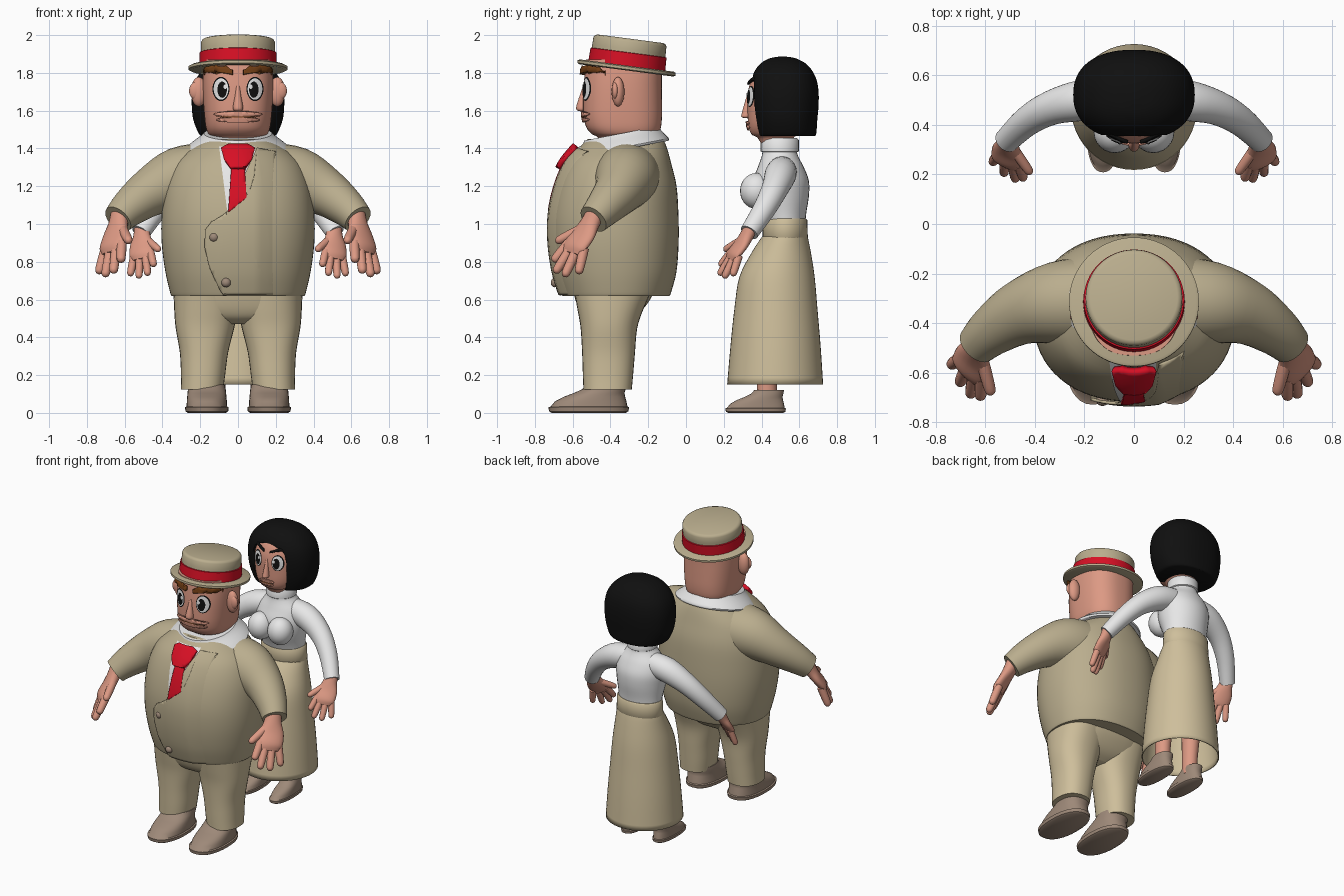
import bpy, bmesh, math
from mathutils import Vector, Matrix
from mathutils.bvhtree import BVHTree

cube = bpy.data.objects.get("Cube")
if cube:
    bpy.data.objects.remove(cube)


def material(name, *rgb):
    m = bpy.data.materials.new(name)
    m.use_nodes = True
    m.diffuse_color = (*rgb, 1)
    m.node_tree.nodes["Principled BSDF"].inputs["Base Color"].default_value = (*rgb, 1)
    return m


TAN = material("suit tan", .49, .42, .27)
CREAM = material("cream cloth", .62, .52, .33)
SKIN = material("skin", .72, .32, .23)
WHITE = material("white", .80, .80, .80)
RED = material("red", .68, .005, .018)
BLACK = material("black", .005, .005, .005)
TAUPE = material("taupe leather", .34, .25, .19)
BROWN = material("brown", .17, .05, .008)


def spline(pts, steps):
    """Smooth rows of numbers with a Catmull-Rom curve."""
    out = []
    for i in range(len(pts) - 1):
        a, b, c, d = (pts[min(max(i + k, 0), len(pts) - 1)] for k in (-1, 0, 1, 2))
        for s in range(steps):
            t = s / steps
            out.append([.5 * (2 * q + (r - p) * t + (2 * p - 5 * q + 4 * r - w) * t * t
                              + (3 * q - p - 3 * r + w) * t ** 3)
                        for p, q, r, w in zip(a, b, c, d)])
    return out + [list(pts[-1])]


def loft(bm, pts, ref=None, power=2, n=32, steps=4, caps=(True, True)):
    """Skin rings (x, y, z, rx, ry); level rings, or square to the path if ref is given."""
    rows = spline(pts, steps)
    centres = [Vector(r[:3]) for r in rows]
    rings = []
    for i, r in enumerate(rows):
        u, v = Vector((1, 0, 0)), Vector((0, 1, 0))
        if ref:
            t = (centres[min(i + 1, len(rows) - 1)] - centres[max(i - 1, 0)]).normalized()
            u = (Vector(ref) - t * t.dot(Vector(ref))).normalized()
            v = t.cross(u)
        ring = []
        for k in range(n):
            c, s = math.cos(math.tau * k / n), math.sin(math.tau * k / n)
            c, s = (math.copysign(abs(q) ** (2 / power), q) for q in (c, s))
            ring.append(bm.verts.new(centres[i] + u * c * max(r[3], .002) + v * s * max(r[4], .002)))
        rings.append(ring)
    for a, b in zip(rings, rings[1:]):
        for k in range(n):
            bm.faces.new((a[k], a[(k + 1) % n], b[(k + 1) % n], b[k]))
    for use, ring in zip(caps, (rings[0], rings[-1])):
        if use:
            bm.faces.new(ring)


def finish(name, bm, mat, mirror=False, thick=0, fix=True):
    if fix:
        bmesh.ops.recalc_face_normals(bm, faces=bm.faces)
    me = bpy.data.meshes.new(name)
    bm.to_mesh(me)
    bm.free()
    me.materials.append(mat)
    ob = bpy.data.objects.new(name, me)
    bpy.context.collection.objects.link(ob)
    bpy.ops.object.select_all(action='DESELECT')
    ob.select_set(True)
    bpy.context.view_layer.objects.active = ob
    bpy.ops.object.shade_smooth_by_angle(angle=math.radians(42))
    if thick:
        mod = ob.modifiers.new("Thickness", 'SOLIDIFY')
        mod.thickness, mod.offset = thick, 0
    if mirror:
        ob.modifiers.new("Mirror", 'MIRROR').use_mirror_merge = False
    return ob


def part(name, mat, pts, mirror=False, thick=0, **kw):
    bm = bmesh.new()
    loft(bm, pts, **kw)
    return finish(name, bm, mat, mirror, thick)


def upright(x, rows):
    """Rows of (z, y, rx, ry) on a vertical line at x."""
    return [(x, y, z, rx, ry) for z, y, rx, ry in rows]


def ball(name, mat, loc, size, mirror=False):
    bm = bmesh.new()
    bmesh.ops.create_uvsphere(bm, u_segments=24, v_segments=14, radius=1,
                              matrix=Matrix.Translation(loc) @ Matrix.Diagonal((*size, 1)))
    return finish(name, bm, mat, mirror)


def plate(name, mat, target, outline, lift, mirror=False, thick=0, cell=.02):
    """Thin patch: an (x, z) outline laid on the front of the target."""
    tree = BVHTree.FromPolygons([v.co for v in target.data.vertices],
                                [p.vertices[:] for p in target.data.polygons])
    bm = bmesh.new()
    bm.faces.new([bm.verts.new((x, 0, z)) for x, z in outline])
    bmesh.ops.triangulate(bm, faces=bm.faces)
    for axis in (0, 2):
        vals = [v.co[axis] for v in bm.verts]
        for k in range(math.ceil(min(vals) / cell), math.floor(max(vals) / cell) + 1):
            co, no = Vector(), Vector()
            co[axis], no[axis] = k * cell, 1
            bmesh.ops.bisect_plane(bm, geom=bm.verts[:] + bm.edges[:] + bm.faces[:],
                                   plane_co=co, plane_no=no)
    lost = []
    for v in bm.verts:
        hit = tree.ray_cast(Vector((v.co.x, -2, v.co.z)), Vector((0, 1, 0)))[0]
        if hit:
            v.co.y = hit.y - (lift(v.co.x) if callable(lift) else lift)
        else:
            lost.append(v)
    bmesh.ops.delete(bm, geom=lost, context='VERTS')
    bm.normal_update()
    for f in bm.faces:
        if f.normal.y > 0:
            f.normal_flip()
    return finish(name, bm, mat, mirror, thick, fix=False)


def oval(x, z, rx, rz):
    return [(x + rx * math.cos(a * math.tau / 28), z + rz * math.sin(a * math.tau / 28))
            for a in range(28)]


def face(who, head, x, z, s):
    """Cartoon eyes and mouth."""
    for k, (label, mat, dx, dz, rx, rz) in enumerate((
            ("eye_rim", BLACK, 0, 0, .045, .064), ("eye_white", WHITE, 0, 0, .039, .057),
            ("pupil", BLACK, -.006, -.004, .025, .043), ("eye_glint", WHITE, -.022, .012, .009, .012))):
        plate(f"{who}_{label}", mat, head, oval(x + dx * s, z + dz * s, rx * s, rz * s),
              .003 * (k + 1), True, cell=.012)


def hand(name, matrix):
    """Palm, four fingers and a thumb, measured from the wrist."""
    bm = bmesh.new()
    across = (.65, .72, 0)
    loft(bm, [(-.01, .01, .03, .05, .045), (.0, -.02, -.03, .06, .042), (.015, -.055, -.09, .082, .036),
              (.03, -.1, -.15, .085, .033), (.04, -.12, -.185, .06, .015)], ref=across, n=20)
    fingers = (((-.02, -.13, -.13), (-.015, -.215, -.23)), ((.01, -.12, -.16), (.025, -.205, -.29)),
               ((.04, -.09, -.17), (.07, -.155, -.31)), ((.065, -.05, -.16), (.105, -.08, -.295)),
               ((-.02, -.05, -.05), (-.06, -.2, -.125)))
    for root, tip in fingers:
        a, b = Vector(root), Vector(tip)
        rows = [(*a.lerp(b, t), r, r) for t, r in ((0, .027), (.5, .026), (.85, .023), (.96, .015), (1, .003))]
        loft(bm, rows, ref=across, n=12, steps=3)
    bm.transform(matrix)
    finish(name, bm, SKIN, True)


def shoes(name, matrix):
    bm = bmesh.new()
    loft(bm, upright(0, ((0, -.095, .1, .195), (.008, -.095, .113, .21), (.03, -.095, .116, .214),
                         (.034, -.093, .107, .203), (.06, -.085, .106, .19), (.085, -.065, .104, .163),
                         (.105, -.04, .102, .134), (.125, -.015, .1, .115), (.15, .0, .095, .105))),
         steps=1, power=2.3)
    bm.transform(matrix)
    finish(name, bm, TAUPE, True)


# ---- Man: shoes, trousers, jacket
shoes("man_shoes", Matrix.Translation((.165, -.42, 0)))
part("man_trouser_legs", CREAM, [
    (.19, -.415, .125, .112, .128), (.185, -.413, .2, .117, .133), (.18, -.41, .32, .128, .14),
    (.175, -.408, .45, .155, .15), (.17, -.4, .55, .168, .175), (.17, -.385, .66, .172, .21)],
    mirror=True, power=2.3)
part("man_trouser_seat", CREAM, upright(0, (
    (.47, -.41, .1, .08), (.5, -.408, .25, .13), (.54, -.4, .325, .165), (.6, -.388, .338, .198),
    (.66, -.38, .342, .22))), power=2.4)
jacket = part("man_jacket", TAN, upright(0, (
    (.62, -.37, .352, .283), (.64, -.37, .36, .292), (.75, -.372, .385, .322), (.9, -.377, .404, .338),
    (1.05, -.377, .404, .337), (1.2, -.366, .385, .316), (1.32, -.355, .335, .277),
    (1.4, -.335, .25, .235), (1.45, -.32, .18, .2))), power=2.2, n=64)
part("man_sleeves", TAN, [
    (.18, -.31, 1.25, .18, .18), (.32, -.32, 1.235, .165, .168), (.46, -.36, 1.17, .13, .13),
    (.57, -.43, 1.09, .102, .102), (.635, -.49, 1.025, .082, .082)], mirror=True, ref=(0, 1, 0))
hand("man_hands", Matrix.Translation((.635, -.49, 1.03)))

# Shirt front, tie, overlapping jacket panel, buttons
plate("man_shirt_front", WHITE, jacket, [(-.1, 1.41), (.09, 1.41), (.085, 1.25), (.03, 1.12),
                                         (-.055, 1.05), (-.068, 1.2)], .004)
plate("man_jacket_panel", TAN, jacket, [
    (.1, 1.4), (.085, 1.25), (.06, 1.17), (.02, 1.12), (-.06, 1.06), (-.14, 1.01), (-.172, .97),
    (-.176, .88), (-.15, .77), (-.11, .68), (-.08, .625), (.2, .625), (.2, 1.38)],
    lambda x: .013 - .024 * min(max((x - .1) / .1, 0), 1), thick=.012)
plate("man_tie", RED, jacket, [(-.034, 1.32), (.034, 1.32), (.045, 1.14), (0, 1.1), (-.052, 1.06)],
      .014, thick=.014)
plate("man_tie_knot", RED, jacket, [(-.085, 1.395), (-.05, 1.415), (.05, 1.415), (.085, 1.395),
                                    (.07, 1.335), (.04, 1.295), (-.04, 1.295), (-.07, 1.335)],
      lambda x: .034 - 2 * x * x, thick=.03)
for label, x, y, z in (("upper", -.127, -.712, .93), ("lower", -.063, -.694, .69)):
    ball(f"man_{label}_button", TAUPE, (x, y, z), (.025, .022, .025))
collar = part("man_collar", WHITE, upright(0, (
    (-.04, 0, .262, .238), (-.028, 0, .268, .243), (0, 0, .235, .225), (.03, 0, .195, .207),
    (.045, 0, .18, .2))), steps=2, n=48)
collar.location, collar.rotation_euler = (0, -.335, 1.435), (.19, 0, 0)

# ---- Man: head
head = part("man_head", SKIN, upright(0, (
    (1.38, -.31, .12, .14), (1.455, -.315, .13, .15), (1.475, -.322, .155, .175), (1.51, -.33, .17, .197),
    (1.57, -.335, .178, .208), (1.65, -.336, .184, .209), (1.73, -.335, .187, .207),
    (1.8, -.332, .186, .204), (1.87, -.33, .18, .2))), power=2.5, n=64)
face("man", head, .09, 1.715, 1)
plate("man_eyebrows", BROWN, head, [(.028, 1.79), (.028, 1.815), (.06, 1.83), (.12, 1.838), (.165, 1.83),
                                    (.178, 1.8), (.12, 1.803), (.07, 1.798)], .014, True, thick=.026)
plate("man_upper_lip", SKIN, head, oval(0, 1.582, .125, .015), .006, thick=.012)
plate("man_lower_lip", SKIN, head, oval(0, 1.552, .115, .014), .006, thick=.012)
plate("man_mouth_line", BROWN, head, oval(0, 1.567, .12, .003), .013)
part("man_nose", SKIN, upright(0, ((1.595, -.545, .008, .008), (1.603, -.552, .024, .026),
                                   (1.625, -.55, .026, .03), (1.68, -.543, .016, .02),
                                   (1.73, -.535, .01, .01))), n=20)
ball("man_ears", SKIN, (.208, -.36, 1.7), (.042, .034, .078), True)
ball("man_ear_hollows", SKIN, (.225, -.375, 1.705), (.034, .018, .045), True)

# Straw hat: brim, crown and band, tipped back
for label, mat, rows in (
        ("brim", TAN, ((-.012, .25), (-.006, .262), (.008, .262), (.014, .25))),
        ("crown", TAN, ((0, .198), (.1, .196), (.14, .195), (.152, .188), (.157, .175))),
        ("band", RED, ((.012, .2), (.014, .205), (.082, .203), (.084, .198)))):
    ob = part("man_hat_" + label, mat, upright(0, [(z, 0, r, r) for z, r in rows]), steps=1, n=64)
    ob.location, ob.rotation_euler = (0, -.315, 1.825), (-.13, 0, 0)

# ---- Woman: shoes, legs, skirt
shoes("woman_shoes", Matrix.Translation((.125, .44, 0)) @ Matrix.Diagonal((.57, .75, .8, 1)))
part("woman_legs", SKIN, upright(.115, ((.07, .43, .048, .052), (.2, .43, .05, .055), (.6, .46, .07, .075))),
     mirror=True)
part("woman_skirt", CREAM, upright(0, (
    (.15, .472, .25, .25), (.35, .474, .236, .235), (.55, .476, .218, .216), (.72, .482, .2, .195),
    (.85, .505, .176, .152), (.93, .523, .161, .118))), caps=(False, True), thick=.008, n=48)
part("woman_waistband", CREAM, upright(0, ((.92, .525, .16, .113), (.93, .525, .167, .12),
                                           (1.02, .525, .163, .117), (1.03, .525, .156, .11))), steps=1)

# Blouse
part("woman_blouse", WHITE, upright(0, (
    (1, .523, .152, .108), (1.06, .515, .158, .122), (1.15, .503, .172, .148), (1.23, .502, .177, .148),
    (1.3, .502, .158, .122), (1.35, .498, .115, .1), (1.38, .496, .094, .092),
    (1.42, .496, .092, .094), (1.43, .496, .094, .096))))
part("woman_roll_neck", WHITE, upright(0, ((1.38, .496, .094, .094), (1.385, .496, .101, .101),
                                           (1.445, .496, .101, .101), (1.455, .496, .092, .092))), steps=1)
ball("woman_bust", WHITE, (.078, .372, 1.175), (.085, .086, .095), True)
part("woman_sleeves", WHITE, [
    (.06, .51, 1.285, .075, .075), (.2, .5, 1.26, .083, .083), (.33, .47, 1.185, .07, .07),
    (.43, .415, 1.08, .06, .06), (.515, .335, .955, .05, .05)], mirror=True, ref=(0, 1, 0))
hand("woman_hands", Matrix.Translation((.515, .335, .96)) @ Matrix.Rotation(-.35, 4, 'Z') @ Matrix.Scale(.8, 4))

# ---- Woman: head and bobbed hair
head = part("woman_head", SKIN, upright(0, (
    (1.4, .49, .08, .08), (1.455, .475, .085, .095), (1.475, .472, .115, .125), (1.52, .475, .145, .145),
    (1.6, .48, .162, .154), (1.7, .482, .165, .154), (1.78, .49, .15, .135), (1.84, .5, .09, .09))),
    power=2.2, n=64)
face("woman", head, .078, 1.675, .88)
plate("woman_eyebrows", BLACK, head, [(.025, 1.738), (.025, 1.752), (.08, 1.775), (.13, 1.762),
                                      (.08, 1.758)], .01, True, thick=.012)
plate("woman_upper_lip", SKIN, head, oval(0, 1.533, .055, .011), .006, thick=.012)
plate("woman_lower_lip", SKIN, head, oval(0, 1.512, .05, .012), .006, thick=.012)
plate("woman_mouth_line", BROWN, head, oval(0, 1.523, .055, .003), .013)
part("woman_nose", SKIN, upright(0, ((1.56, .322, .008, .008), (1.567, .317, .02, .024),
                                     (1.585, .32, .021, .025), (1.64, .325, .013, .015),
                                     (1.69, .333, .008, .008))), n=20)
hair = part("woman_hair", BLACK, upright(0, (
    (1.465, .53, .19, .152), (1.48, .53, .208, .16), (1.55, .525, .236, .17), (1.63, .522, .245, .18),
    (1.71, .52, .24, .181), (1.78, .518, .215, .167), (1.84, .515, .16, .13), (1.875, .512, .09, .075),
    (1.886, .512, .02, .02))), power=2.3, n=64)
cutter = part("face_cutter", BLACK, upright(0, (
    (1.4, .3, .135, .14), (1.6, .3, .15, .14), (1.7, .3, .145, .14), (1.76, .3, .115, .13),
    (1.79, .3, .03, .08))))
cutter.hide_render = True
cut = hair.modifiers.new("Face opening", 'BOOLEAN')
cut.operation, cut.object, cut.solver = 'DIFFERENCE', cutter, 'EXACT'
bpy.context.view_layer.objects.active = hair
bpy.ops.object.modifier_apply(modifier=cut.name)
bpy.data.objects.remove(cutter)
